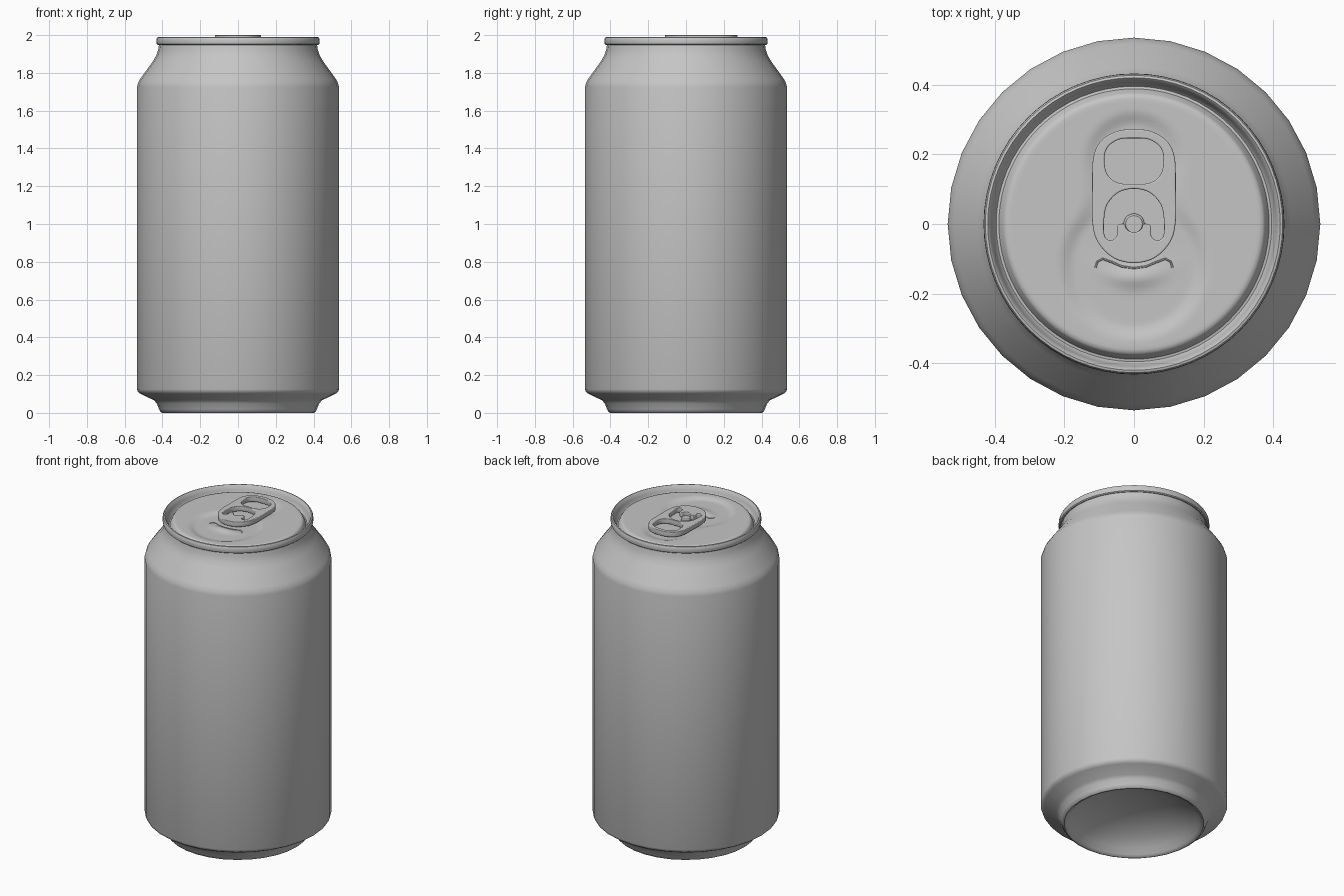
import bpy, bmesh, math
from mathutils import Vector

cube = bpy.data.objects.get("Cube")
if cube:
    bpy.data.objects.remove(cube, do_unlink=True)

# Bare metal material
metal = bpy.data.materials.new("bare_aluminium")
metal.use_nodes = True
GREY = (0.56, 0.56, 0.56, 1)
metal.diffuse_color = GREY
metal.node_tree.nodes["Principled BSDF"].inputs["Base Color"].default_value = GREY


def finish(obj, angle=40):
    bpy.ops.object.select_all(action='DESELECT')
    obj.select_set(True)
    bpy.context.view_layer.objects.active = obj
    if obj.type == 'CURVE':
        bpy.ops.object.convert(target='MESH')
    obj = bpy.context.object
    obj.data.materials.clear()
    obj.data.materials.append(metal)
    bpy.ops.object.shade_smooth_by_angle(angle=math.radians(angle))
    return obj


def lathe(name, profile, sides, height=None, angle=40):
    """Revolve (radius, z) points; height(x, y) adds surface relief."""
    bm = bmesh.new()
    rings = []
    for r, z in profile:
        count = sides if r > 0 else 1
        ring = []
        for i in range(count):
            a = math.tau * i / sides
            x, y = r * math.cos(a), r * math.sin(a)
            ring.append(bm.verts.new((x, y, z + (height(x, y) if height else 0))))
        rings.append(ring)
    for a, b in zip(rings, rings[1:]):
        for i in range(sides):
            j = (i + 1) % sides
            corners = [a[i % len(a)], a[j % len(a)], b[j % len(b)], b[i % len(b)]]
            bm.faces.new(list(dict.fromkeys(corners)))
    mesh = bpy.data.meshes.new(name)
    bm.to_mesh(mesh)
    bm.free()
    obj = bpy.data.objects.new(name, mesh)
    bpy.context.collection.objects.link(obj)
    return finish(obj, angle)


# Body wall with domed underside, foot, shoulder and neck
lathe("can_body", [
    (0, 0.145), (0.1, 0.14), (0.2, 0.12), (0.3, 0.08), (0.355, 0.04), (0.38, 0.012),
    (0.39, 0.003), (0.4, 0), (0.409, 0.004), (0.418, 0.02), (0.43, 0.05), (0.445, 0.067),
    (0.515, 0.1), (0.529, 0.11), (0.535, 0.125), (0.535, 1.725), (0.53, 1.745),
    (0.518, 1.768), (0.45, 1.862), (0.433, 1.892), (0.423, 1.92), (0.418, 1.952)], 32)

# Rolled rim, sloping down into the groove around the lid
lathe("rim", [
    (0.412, 1.95), (0.424, 1.947), (0.43, 1.952), (0.432, 1.965), (0.431, 1.98),
    (0.427, 1.988), (0.42, 1.99), (0.415, 1.986), (0.408, 1.96), (0.4, 1.935),
    (0.395, 1.93)], 64)


def smoothstep(t):
    t = max(0, min(1, t))
    return t * t * (3 - 2 * t)


def relief(x, y):
    """Keyhole-shaped recess and the raised pouring lip."""
    d1 = math.hypot(x, y - 0.18) - 0.15
    d2 = math.hypot(x, y + 0.12) - 0.22
    k = 0.12
    h = max(0, min(1, 0.5 + 0.5 * (d2 - d1) / k))
    d = d2 + (d1 - d2) * h - k * h * (1 - h)
    recess = -0.012 * smoothstep(-d / 0.05)
    lip = 0.012 * math.exp(-(x / 0.08) ** 2 - ((y + 0.155 - x * x * 2) / 0.028) ** 2)
    return recess + lip


# Lid panel with its outer groove
lathe("lid", [(0.398, 1.93), (0.388, 1.932), (0.376, 1.958), (0.37, 1.965)]
      + [(0.36 * (1 - i / 36), 1.967) for i in range(37)], 96, relief)


def smooth_closed(points, steps=6):
    """Closed Catmull-Rom loop through the points."""
    p = [Vector(q) for q in points]
    n, out = len(p), []
    for i in range(n):
        a, b, c, d = p[i - 1], p[i], p[(i + 1) % n], p[(i + 2) % n]
        for s in range(steps):
            t = s / steps
            out.append(0.5 * (2 * b + (c - a) * t + (2 * a - 5 * b + 4 * c - d) * t * t
                              + (3 * b - a - 3 * c + d) * t ** 3))
    return out


def mirrored(half):
    """Complete a right-hand half outline, listed from the top centre down."""
    return half + [(-x, y) for x, y in reversed(half) if x > 0]


def flat_shape(name, loops, z, half_thick, bevel):
    curve = bpy.data.curves.new(name, 'CURVE')
    curve.dimensions = '2D'
    curve.fill_mode = 'BOTH'
    curve.extrude = half_thick - bevel
    curve.bevel_depth = bevel
    curve.bevel_resolution = 2
    curve.offset = -bevel
    for loop in loops:
        pts = smooth_closed(loop)
        spline = curve.splines.new('POLY')
        spline.points.add(len(pts) - 1)
        for sp, co in zip(spline.points, pts):
            sp.co = (co.x, co.y, 0, 1)
        spline.use_cyclic_u = True
    obj = bpy.data.objects.new(name, curve)
    obj.location.z = z
    bpy.context.collection.objects.link(obj)
    return finish(obj, 50)


# Pull tab with finger hole and the slot around its rivet tongue
outline = mirrored([(0, 0.272), (0.05, 0.266), (0.095, 0.238), (0.117, 0.19), (0.12, 0.1),
                    (0.12, 0.01), (0.105, -0.05), (0.06, -0.097), (0, -0.112)])
finger_hole = mirrored([(0, 0.246), (0.045, 0.242), (0.077, 0.218), (0.085, 0.18),
                        (0.075, 0.14), (0.045, 0.118), (0, 0.115)])
slot = mirrored([(0, 0.101), (0.045, 0.09), (0.077, 0.055), (0.086, 0.01), (0.084, -0.035),
                 (0.066, -0.047), (0.05, -0.035), (0.048, -0.005), (0.028, 0),
                 (0.02, -0.016), (0, -0.024)])
flat_shape("pull_tab", [outline, finger_hole, slot], 1.984, 0.016, 0.004)

# Rivet holding the tab
lathe("rivet", [(0.03, 1.95), (0.03, 1.97), (0.024, 1.976), (0, 1.977)], 24)

# Scored edge of the pouring lip
score = bpy.data.curves.new("score_line", 'CURVE')
score.dimensions = '3D'
score.bevel_depth = 0.003
score.bevel_resolution = 1
half = [(0, -0.127), (0.035, -0.122), (0.065, -0.109), (0.09, -0.1), (0.105, -0.108),
        (0.111, -0.126)]
path = [(-x, y) for x, y in reversed(half[1:])] + half
spline = score.splines.new('POLY')
spline.points.add(len(path) - 1)
for sp, (x, y) in zip(spline.points, path):
    sp.co = (x, y, 1.967 + relief(x, y), 1)
score_line = bpy.data.objects.new("score_line", score)
bpy.context.collection.objects.link(score_line)
finish(score_line)
